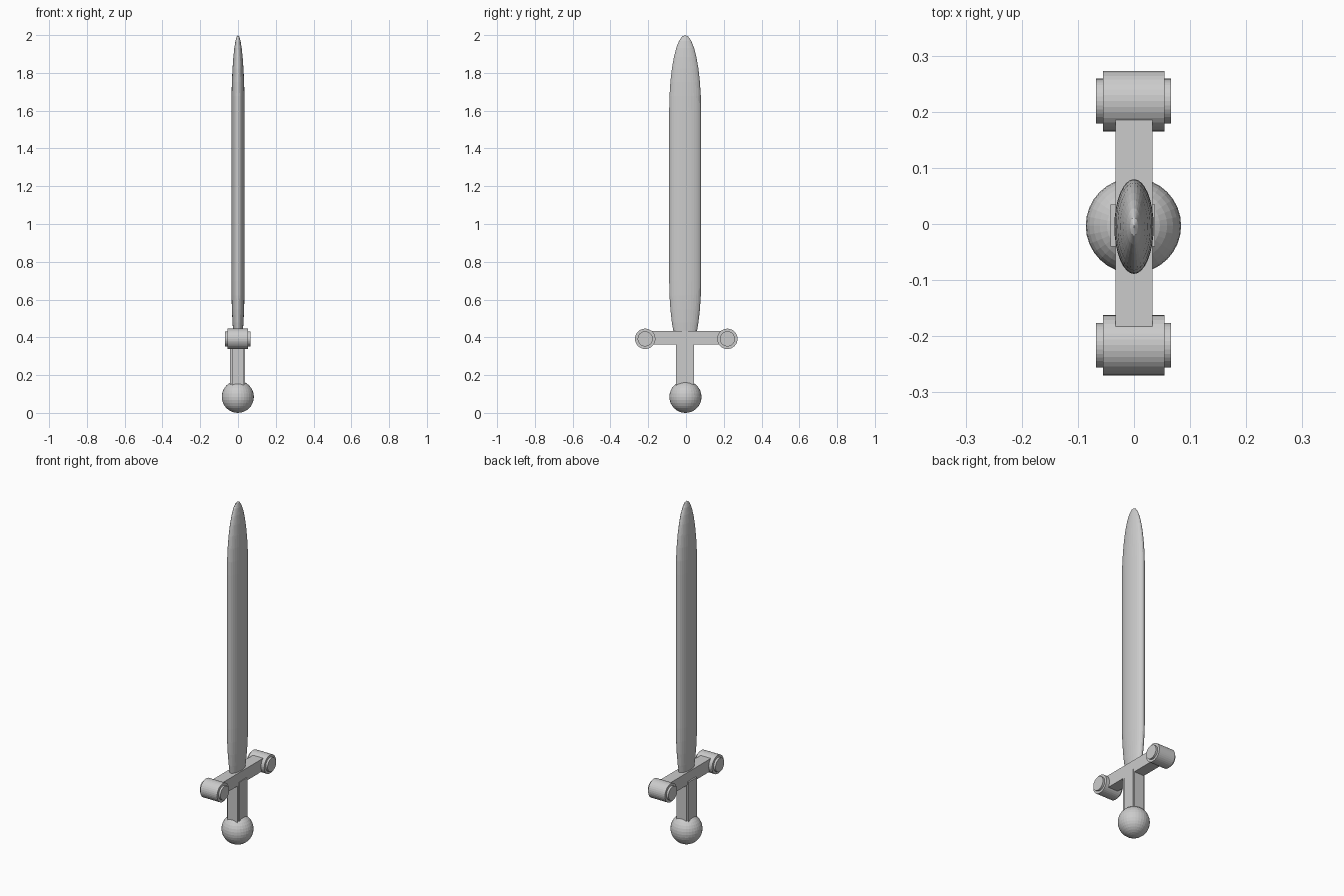
import bpy, bmesh
from math import pi

if "Cube" in bpy.data.objects:
    bpy.data.objects.remove(bpy.data.objects["Cube"])


def box(name, lo, hi):
    """Box spanning two opposite corners."""
    loc = [(a + b) / 2 for a, b in zip(lo, hi)]
    bpy.ops.mesh.primitive_cube_add(size=1, location=loc)
    ob = bpy.context.object
    ob.name = name
    ob.scale = [b - a for a, b in zip(lo, hi)]
    return ob


def rod(name, radius, x0, x1, y, z):
    """Cylinder lying along x."""
    bpy.ops.mesh.primitive_cylinder_add(
        vertices=32, radius=radius, depth=x1 - x0,
        location=((x0 + x1) / 2, y, z), rotation=(0, pi / 2, 0))
    bpy.context.object.name = name


# Pommel
bpy.ops.mesh.primitive_uv_sphere_add(
    segments=32, ring_count=16, radius=0.085, location=(-0.001, -0.003, 0.085))
bpy.context.object.name = "pommel"

# Grip: two crossed slabs leaving notched corners
box("grip_core", (-0.042, -0.040, 0.12), (0.037, 0.035, 0.38))
box("grip_edge", (-0.032, -0.052, 0.12), (0.032, 0.042, 0.38))

# Crossguard with a capped roller at each end
box("crossguard", (-0.033, -0.21, 0.361), (0.033, 0.21, 0.434))
for side, y in (("left", -0.216), ("right", 0.219)):
    rod("guard_roller_" + side, 0.054, -0.055, 0.054, y, 0.392)
    rod("guard_cap_" + side, 0.040, -0.068, 0.066, y, 0.392)

# Blade: flattened sphere pulled apart at its equator
LOW, HIGH, TIP = 0.70, 1.60, 0.40
bm = bmesh.new()
bmesh.ops.create_uvsphere(bm, u_segments=32, v_segments=16, radius=1)
equator = [e for e in bm.edges if all(abs(v.co.z) < 1e-4 for v in e.verts)]
upper_faces = [f for f in bm.faces if f.calc_center_median().z > 0]
split = bmesh.ops.split(bm, geom=upper_faces)["geom"]
upper = {v for v in split if isinstance(v, bmesh.types.BMVert)}
for v in bm.verts:
    base = HIGH if v in upper else LOW
    v.co = (v.co.x * 0.035, v.co.y * 0.0845 - 0.0045, base + v.co.z * TIP)
bmesh.ops.bridge_loops(bm, edges=[e for e in bm.edges if e.is_boundary])
bmesh.ops.recalc_face_normals(bm, faces=bm.faces)
mesh = bpy.data.meshes.new("blade")
bm.to_mesh(mesh)
bm.free()
bpy.context.collection.objects.link(bpy.data.objects.new("blade", mesh))
